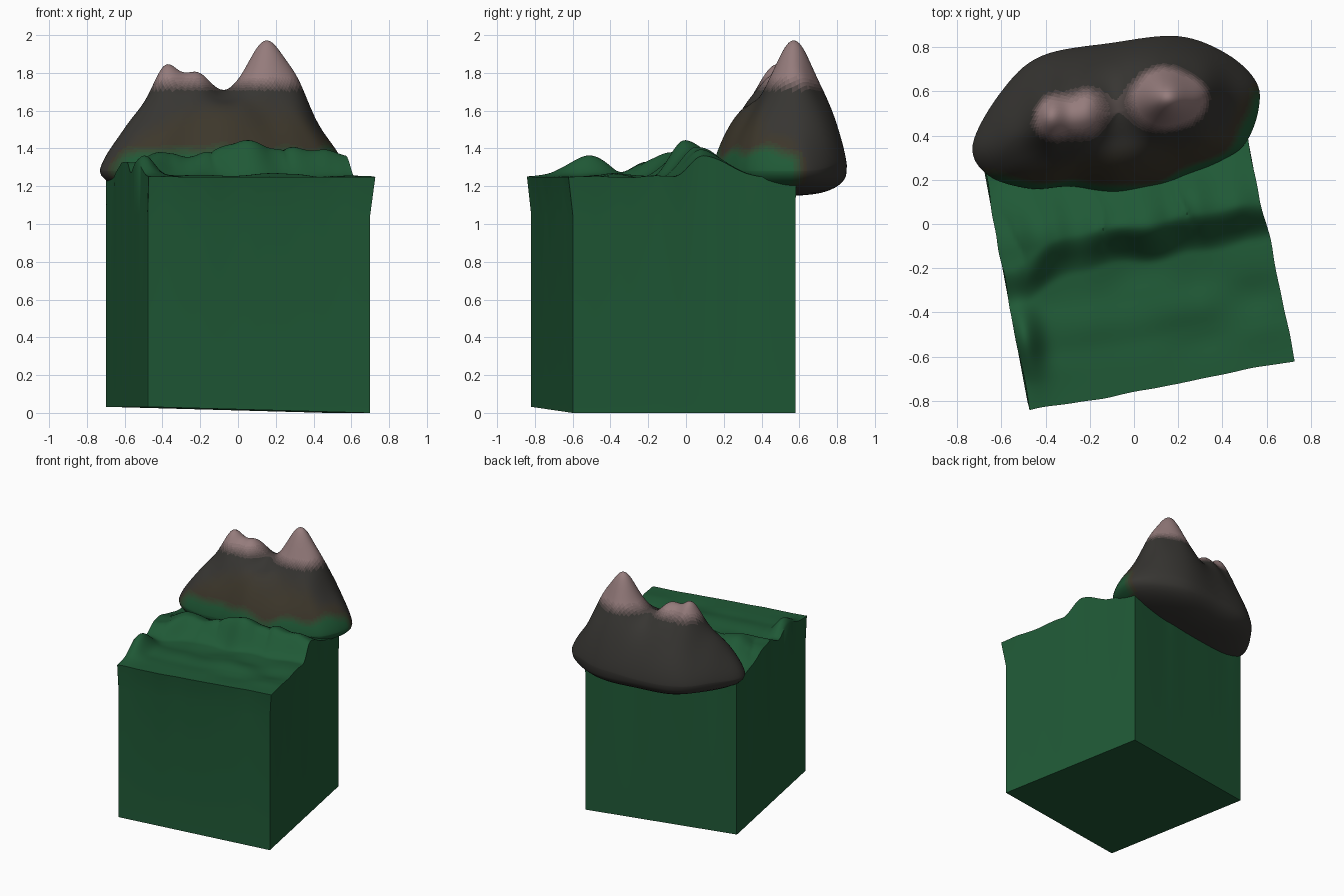
import bpy, bmesh, math
from mathutils import Vector, noise

if "Cube" in bpy.data.objects:
    bpy.data.objects.remove(bpy.data.objects["Cube"])

ANG = math.radians(10.6)
CA, SA = math.cos(ANG), math.sin(ANG)


def to_world(u, v):
    return CA * u - SA * v, SA * u + CA * v - 0.12


def to_local(x, y):
    y += 0.12
    return CA * x + SA * y, -SA * x + CA * y


def bump(x, y, cx, cy, sx, sy):
    return math.exp(-((x - cx) / sx) ** 2 / 2 - ((y - cy) / sy) ** 2 / 2)


def step(a, b, x):
    t = min(1, max(0, (x - a) / (b - a)))
    return t * t * (3 - 2 * t)


def material(name, col):
    m = bpy.data.materials.new(name)
    m.diffuse_color = (*col, 1)
    m.use_nodes = True
    m.node_tree.nodes["Principled BSDF"].inputs["Base Color"].default_value = m.diffuse_color
    return m


def finish(bm, name, mats, angle):
    bmesh.ops.recalc_face_normals(bm, faces=bm.faces)
    me = bpy.data.meshes.new(name)
    bm.to_mesh(me)
    bm.free()
    ob = bpy.data.objects.new(name, me)
    bpy.context.collection.objects.link(ob)
    for m in mats:
        me.materials.append(m)
    bpy.ops.object.select_all(action='DESELECT')
    ob.select_set(True)
    bpy.context.view_layer.objects.active = ob
    bpy.ops.object.shade_smooth_by_angle(angle=math.radians(angle))
    return ob


GREEN, BROWN, DARK, PINK = (0.014, 0.1, 0.037), (0.046, 0.038, 0.024), (0.038, 0.036, 0.032), (0.3, 0.2, 0.2)


# Grassy block: rolling terrain on top of a turned cube
def terrain(u, v):
    n = noise.noise(Vector((u * 4, v * 5, 3)))
    foot = -0.06 - 0.1 * step(-0.25, -0.6, u) + 0.06 * noise.noise(Vector((u * 4, 0, 1)))
    crest = 0.165 - 0.06 * step(0.0, -0.5, u) - 0.04 * step(0.3, 0.6, u)
    crest += 0.05 * noise.noise(Vector((u * 6, 0, 5)))
    # bulging lumps separated by creases
    lump = abs(math.sin(u * 8 + 0.9 + 1.5 * v + 0.5 * n))
    hill = crest * step(foot, foot + 0.18, v) * (1 - 0.85 * step(0.1, 0.42, v))
    hill *= 0.8 + 0.22 * lump ** 0.6
    left = 0.11 * bump(u, v, -0.56, -0.3, 0.05, 0.11)
    z = 1.25 + hill + left * (1 - step(-0.2, 0, v)) - 0.03 * step(0.1, 0.6, v)
    return z + 0.025 * n * step(-0.6, -0.3, v)


N = 90
bm = bmesh.new()
bmesh.ops.create_grid(bm, x_segments=N, y_segments=N, size=0.6)
for vt in bm.verts:
    u, v = vt.co.x, vt.co.y
    z = terrain(u, v)
    lip = 0.025 * step(0.5, 0.6, -v)
    side = 0.025 * step(0.5, 0.6, u) * step(-0.3, 0.6, -v)
    wob = 0.012 * noise.noise(Vector((u * 6, v * 6, 0))) * step(0.54, 0.6, max(abs(u), abs(v)))
    x, y = to_world(u + side + wob, v - lip + wob)
    vt.co = (x, y, z)
# walls: a short tucked-in skirt, then straight down to the base
for low in (False, True):
    edges = [e for e in bm.edges if e.is_boundary]
    new = bmesh.ops.extrude_edge_only(bm, edges=edges)["geom"]
    for vt in (g for g in new if isinstance(g, bmesh.types.BMVert)):
        u, v = to_local(vt.co.x, vt.co.y)
        u, v = max(-0.6, min(0.6, u)), max(-0.6, min(0.6, v))
        if max(abs(u), abs(v)) < 0.6:
            if abs(u) > abs(v):
                u = math.copysign(0.6, u)
            else:
                v = math.copysign(0.6, v)
        x, y = to_world(u, v)
        vt.co = (x, y, 0.016 - 0.027 * u if low else 1.05)
bmesh.ops.contextual_create(bm, geom=[e for e in bm.edges if e.is_boundary])
finish(bm, "grassy_block", [material("grass", GREEN)], 50)


# Twin-peaked mountain: rings scaled inside a closed outline
OUT = [(-.73, .36), (-.66, .22), (-.47, .16), (-.28, .17), (-.08, .14), (.1, .17), (.26, .23), (.4, .29),
       (.5, .36), (.56, .5), (.555, .64), (.42, .77), (.2, .85), (-.1, .82), (-.42, .76), (-.6, .6)]
outline = []
for i in range(len(OUT)):
    p = [Vector(OUT[(i + k) % len(OUT)]) for k in (-1, 0, 1, 2)]
    for s in range(8):
        t = s / 8
        outline.append(0.5 * (2 * p[1] + (p[2] - p[0]) * t + (2 * p[0] - 5 * p[1] + 4 * p[2] - p[3]) * t * t
                              + (3 * p[1] - p[0] - 3 * p[2] + p[3]) * t ** 3))
CEN = Vector((-0.06, 0.51))


def peak_z(x, y, t):
    z = 1.28 + 0.395 * max(0, 1 - t ** 2.3) ** 0.72
    z += 0.32 * bump(x, y, 0.155, 0.58, 0.1, 0.1)
    z += 0.21 * bump(x, y, -0.385, 0.5, 0.065, 0.1) + 0.145 * bump(x, y, -0.22, 0.51, 0.07, 0.1)
    # shoulders
    z += 0.11 * bump(x, y, 0.32, 0.57, 0.06, 0.1) + 0.05 * bump(x, y, -0.53, 0.46, 0.08, 0.1)
    z += 0.06 * bump(x, y, 0.2, 0.76, 0.15, 0.06)
    return z + 0.03 * noise.noise(Vector((x * 5, y * 5, 2))) * t * (1 - t) * 4


def under_z(t):
    return 1.28 - 0.13 * math.sqrt(max(0, 1 - t ** 3))


bm = bmesh.new()
RINGS = 64
levels = [(math.sin(math.pi / 2 * k / RINGS), True) for k in range(1, RINGS + 1)]
levels += [(math.cos(math.pi / 2 * k / 10), False) for k in range(1, 10)]
rings = []
for t, upper in levels:
    ring = []
    for q in outline:
        p = CEN + (q - CEN) * t
        ring.append(bm.verts.new((p.x, p.y, peak_z(p.x, p.y, t) if upper else under_z(t))))
    rings.append(ring)
M = len(outline)
for a, b in zip(rings, rings[1:]):
    for i in range(M):
        j = (i + 1) % M
        bm.faces.new((a[i], a[j], b[j], b[i]))
for ring, z in ((rings[0], peak_z(CEN.x, CEN.y, 0)), (rings[-1], 1.15)):
    c = bm.verts.new((CEN.x, CEN.y, z))
    for i in range(M):
        bm.faces.new((c, ring[i], ring[(i + 1) % M]))

# blended colour bands: grass foot -> rock -> pale caps
STEPS = 6


def mix(a, b, n):
    return [tuple(p + (q - p) * k / n for p, q in zip(a, b)) for k in range(n + 1)]


cols = mix(GREEN, BROWN, STEPS) + mix(BROWN, DARK, STEPS) + mix(DARK, PINK, STEPS)
mats = [material("mountain_%02d" % k, c) for k, c in enumerate(cols)]
for f in bm.faces:
    c = f.calc_center_median()
    u, v = to_local(c.x, c.y)
    zz = c.z + 0.06 * noise.noise(Vector((c.x * 5, c.y * 5, 4)))
    front = 1 - step(0.4, 0.5, v - 0.15 * step(0.5, 0.62, u))
    grass = (1 - step(1.34, 1.43, zz)) * front
    cap = step(1.69, 1.79, c.z)
    if cap > 0.05:
        f.material_index = 2 * (STEPS + 1) + round(cap * STEPS)
    elif grass > 0.05:
        f.material_index = round((1 - grass) * STEPS)
    else:
        f.material_index = STEPS + 1 + round(max(step(1.5, 1.7, zz), 1 - front) * STEPS)
finish(bm, "mountain", mats, 60)
